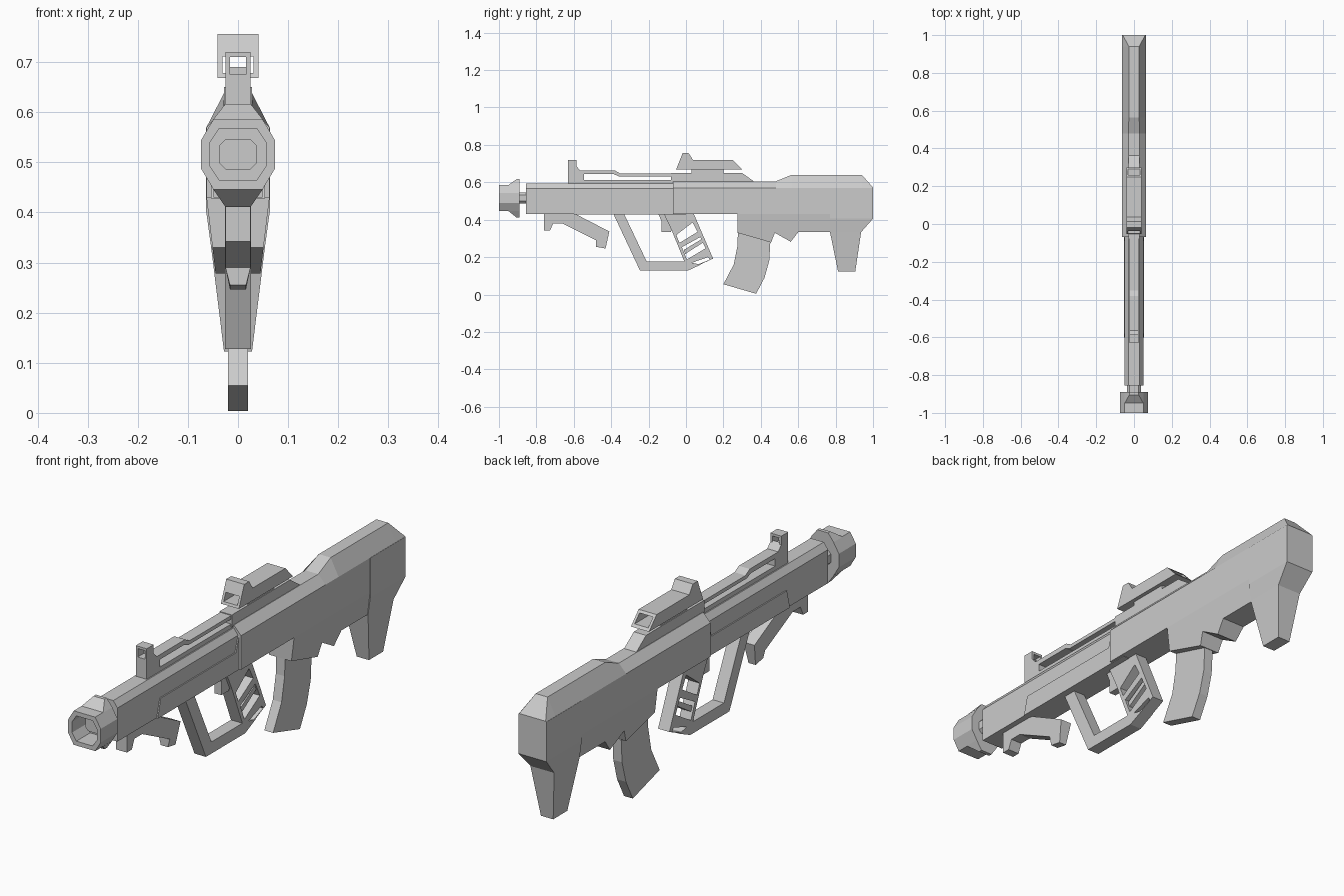
import bpy, bmesh


def finish(bm, name):
    bmesh.ops.recalc_face_normals(bm, faces=bm.faces)
    me = bpy.data.meshes.new(name)
    bm.to_mesh(me)
    bm.free()
    ob = bpy.data.objects.new(name, me)
    bpy.context.collection.objects.link(ob)
    return ob


def loft(name, rings):
    """Skin a list of equal-length rings of 3D points and cap both ends."""
    bm = bmesh.new()
    loops = [[bm.verts.new(p) for p in ring] for ring in rings]
    n = len(loops[0])
    for a, b in zip(loops, loops[1:]):
        for i in range(n):
            j = (i + 1) % n
            bm.faces.new((a[i], a[j], b[j], b[i]))
    bm.faces.new(loops[0])
    bm.faces.new(loops[-1])
    return finish(bm, name)


def prism(name, pts, width):
    """Side profile of (y, z) points; width is a half width or a function of z."""
    w = width if callable(width) else (lambda z: width)
    return loft(name, [[(s * w(z), y, z) for y, z in pts] for s in (-1, 1)])


def box(name, w, y0, y1, z0, z1):
    return prism(name, [(y0, z0), (y1, z0), (y1, z1), (y0, z1)], w)


def cut(ob, cutter):
    mod = ob.modifiers.new("cut", 'BOOLEAN')
    mod.operation = 'DIFFERENCE'
    mod.solver = 'EXACT'
    mod.object = cutter
    cutter.hide_render = True
    cutter.hide_viewport = True


def octagon(y, hx, hz, cx, cz, z=0.516):
    half = [(hx, -hz + cz), (hx, hz - cz), (hx - cx, hz)]
    pts = half + [(-hx + cx, hz), (-hx, hz - cz), (-hx, -hz + cz), (-hx + cx, -hz), (hx - cx, -hz)]
    return [(x, y, z + dz) for x, dz in pts]


# Forward shroud, with chamfered top edges, and its raised lower side panel
loft("handguard", [[(-.049, y, .43), (-.049, y, .568), (-.03, y, .594),
                    (.03, y, .594), (.049, y, .568), (.049, y, .43)] for y in (-.855, -.05)])
prism("handguard_panel", [(-.6, .428), (-.58, .505), (-.09, .505), (-.07, .568), (0, .568), (0, .428)], .054)

# Receiver sides, tapered lower housing and sloped upper cover
box("receiver", .063, -.07, .78, .43, .57)
prism("lower_receiver", [(.275, .43), (.275, .33), (.455, .278), (.475, .33), (.56, .282),
                         (.6, .333), (.79, .333), (.79, .43)],
      lambda z: .063 - (.43 - z) * .12)
loft("upper_cover", [[(-.063, y, .57), (-t, y, z), (t, y, z), (.063, y, .57)]
                     for y, z, t in ((-.07, .605, .03), (.48, .605, .03), (.565, .64, .027),
                                     (.94, .64, .027), (1, .572, .06))])

# Butt, narrowing to a foot
loft("butt", [[(-w, a, z), (w, a, z), (w, b, z), (-w, b, z)]
              for z, a, b, w in ((.57, .77, 1, .064), (.406, .77, 1, .064),
                                 (.333, .77, .936, .054), (.123, .813, .905, .028))])

# Muzzle: hollow octagon with a flared wedge above and below
loft("muzzle", [octagon(-.89, .074, .07, .025, .042), octagon(-1, .074, .07, .025, .042),
                octagon(-1, .057, .052, .02, .03), octagon(-.91, .057, .052, .02, .03)])
for side, label in ((1, "upper"), (-1, "lower")):
    z0, z1 = .516 + side * .069, .514 + side * .103
    loft("muzzle_wedge_" + label,
         [[(-.05, -.95, z0), (.05, -.95, z0), (.05, -.89, z0), (-.05, -.89, z0)],
          [(-.025, -.905, z1), (.025, -.905, z1), (.025, -.89, z1), (-.025, -.89, z1)]])
loft("barrel", [octagon(y, .038, .03, .013, .013) for y in (-.94, -.84)])

# Front sight post with a window
sight = box("front_sight", .025, -.63, -.585, .59, .72)
cut(sight, box("sight_window", .016, -.7, -.5, .675, .71))

# Slotted top rail
prism("rail_bar", [(-.59, .69), (-.565, .663), (-.38, .663), (-.352, .647), (-.07, .647),
                   (-.07, .632), (-.36, .632), (-.385, .643), (-.545, .643), (-.545, .6), (-.59, .6)], .025)
box("rail_base", .025, -.59, -.07, .59, .612)
prism("rear_rail", [(-.08, .6), (-.08, .65), (.3, .65), (.37, .6)], .028)

# Optic: hollow tube with a raised hood
box("optic_mount", .025, .03, .2, .645, .672)
optic = prism("optic", [(-.053, .668), (-.018, .756), (.014, .756), (.037, .72), (.25, .72), (.3, .668)], .041)
cut(optic, box("optic_bore", .031, -.2, .4, .678, .711))

# Folding front handle
prism("front_handle", [(-.76, .435), (-.76, .342), (-.727, .342), (-.71, .38), (-.66, .38), (-.48, .29),
                       (-.48, .255), (-.43, .246), (-.41, .337), (-.59, .43), (-.59, .435)],
      lambda z: .025 if z > .28 else .016)

# Trigger guard, trigger and open-ribbed pistol grip
prism("trigger_guard", [(-.39, .435), (-.246, .128), (.01, .128), (.08, .16), (-.005, .176),
                        (-.21, .176), (-.333, .435)], .026)
prism("trigger", [(-.15, .435), (-.13, .39), (-.13, .335), (-.08, .335), (-.05, .435)], .015)
grip = prism("pistol_grip", [(-.12, .435), (-.075, .34), (.01, .13), (.145, .192), (.04, .435)], .026)
slots = [[(-.052, .318), (.035, .385), (.062, .335), (-.035, .276)],
         [(-.022, .253), (.076, .307), (.105, .247), (.005, .187)],
         [(.012, .163), (.118, .2), (.127, .186), (.025, .146)]]
for i, pts in enumerate(slots):
    cut(grip, prism("grip_slot_%d" % i, pts, .1))
prism("grip_rib", [(-.012, .238), (.085, .297), (.095, .28), (-.004, .217)], .02)

# Curved magazine
prism("magazine", [(.278, .345), (.275, .26), (.255, .16), (.2, .055), (.375, .004),
                   (.42, .09), (.445, .18), (.452, .3)], .02)
